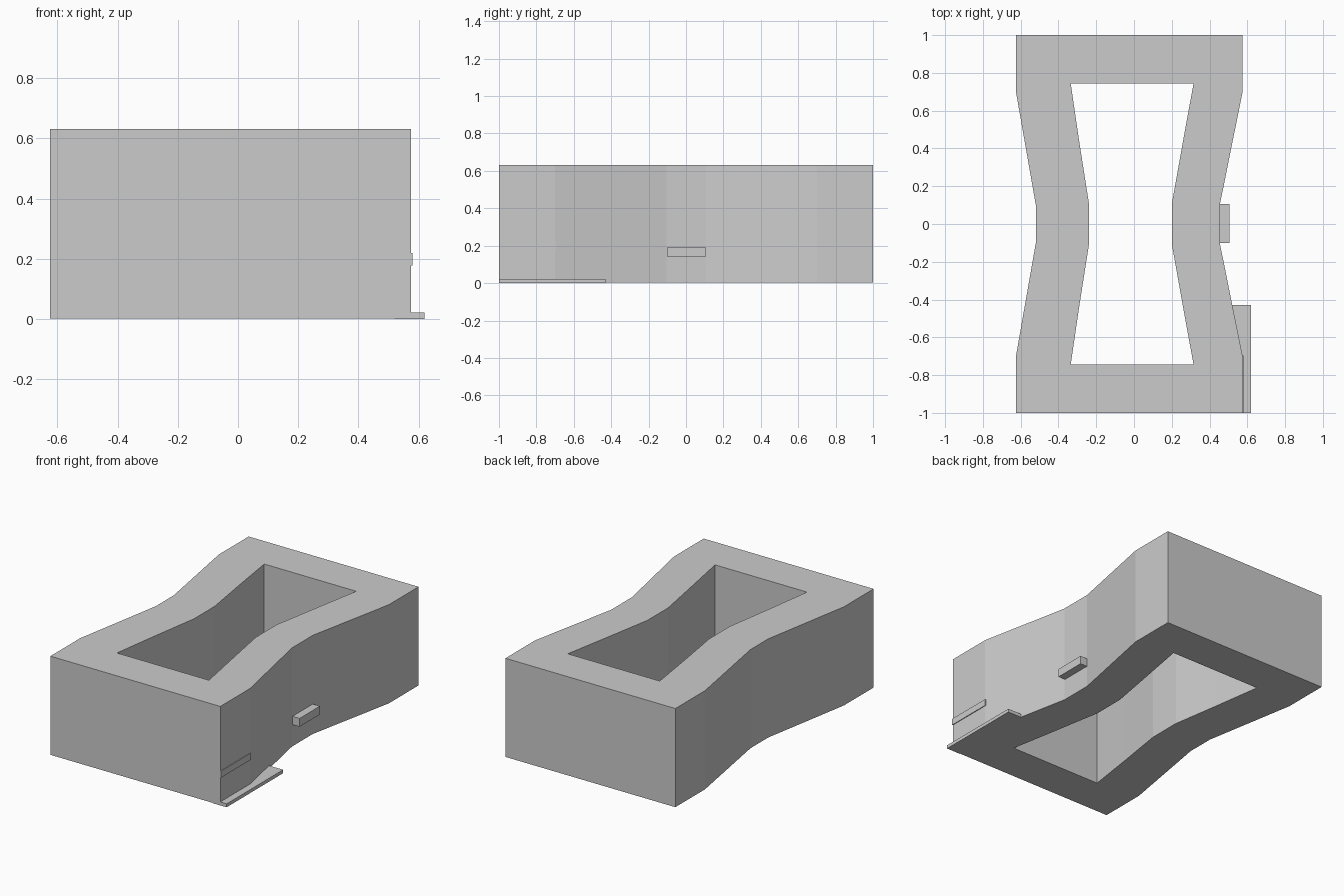
import bpy, bmesh

if "Cube" in bpy.data.objects:
    bpy.data.objects.remove(bpy.data.objects["Cube"])

def finish(name, bm):
    bmesh.ops.recalc_face_normals(bm, faces=bm.faces)
    mesh = bpy.data.meshes.new(name)
    bm.to_mesh(mesh)
    bm.free()
    obj = bpy.data.objects.new(name, mesh)
    bpy.context.collection.objects.link(obj)
    return obj

def box(name, lo, hi):
    bm = bmesh.new()
    bmesh.ops.create_cube(bm, size=1)
    for v in bm.verts:
        v.co = [a + (b - a) * (c + 0.5) for a, b, c in zip(lo, hi, v.co)]
    return finish(name, bm)

def ring(name, outer, inner, z0, z1):
    """Extruded frame between two outlines with matching point counts."""
    bm = bmesh.new()
    loops = [[bm.verts.new((x, y, z)) for x, y in pts]
             for pts, z in ((outer, z0), (outer, z1), (inner, z1), (inner, z0))]
    n = len(outer)
    for k in range(4):
        a, b = loops[k], loops[(k + 1) % 4]
        for i in range(n):
            j = (i + 1) % n
            bm.faces.new((a[i], a[j], b[j], b[i]))
    return finish(name, bm)

def outline(right, left):
    """Close a waisted outline from its right and left half profiles."""
    r = right + [(x, -y) for x, y in reversed(right)]
    l = left + [(x, -y) for x, y in reversed(left)]
    return r + l[::-1]

# Waisted hollow body
outer = outline([(0.575, 1), (0.575, 0.7), (0.455, 0.105)],
                [(-0.625, 1), (-0.625, 0.7), (-0.518, 0.09)])
inner = outline([(0.315, 0.743), (0.258, 0.43), (0.2, 0.105)],
                [(-0.335, 0.743), (-0.289, 0.43), (-0.238, 0.105)])
ring("waisted_body", outer, inner, 0.002, 0.632)

# Plates on the right-hand side
box("floor_plate", (0.52, -1, 0), (0.62, -0.43, 0.022))
box("corner_plate", (0.525, -1, 0.178), (0.58, -0.695, 0.22))
box("waist_block", (0.45, -0.1, 0.14), (0.505, 0.105, 0.193))
